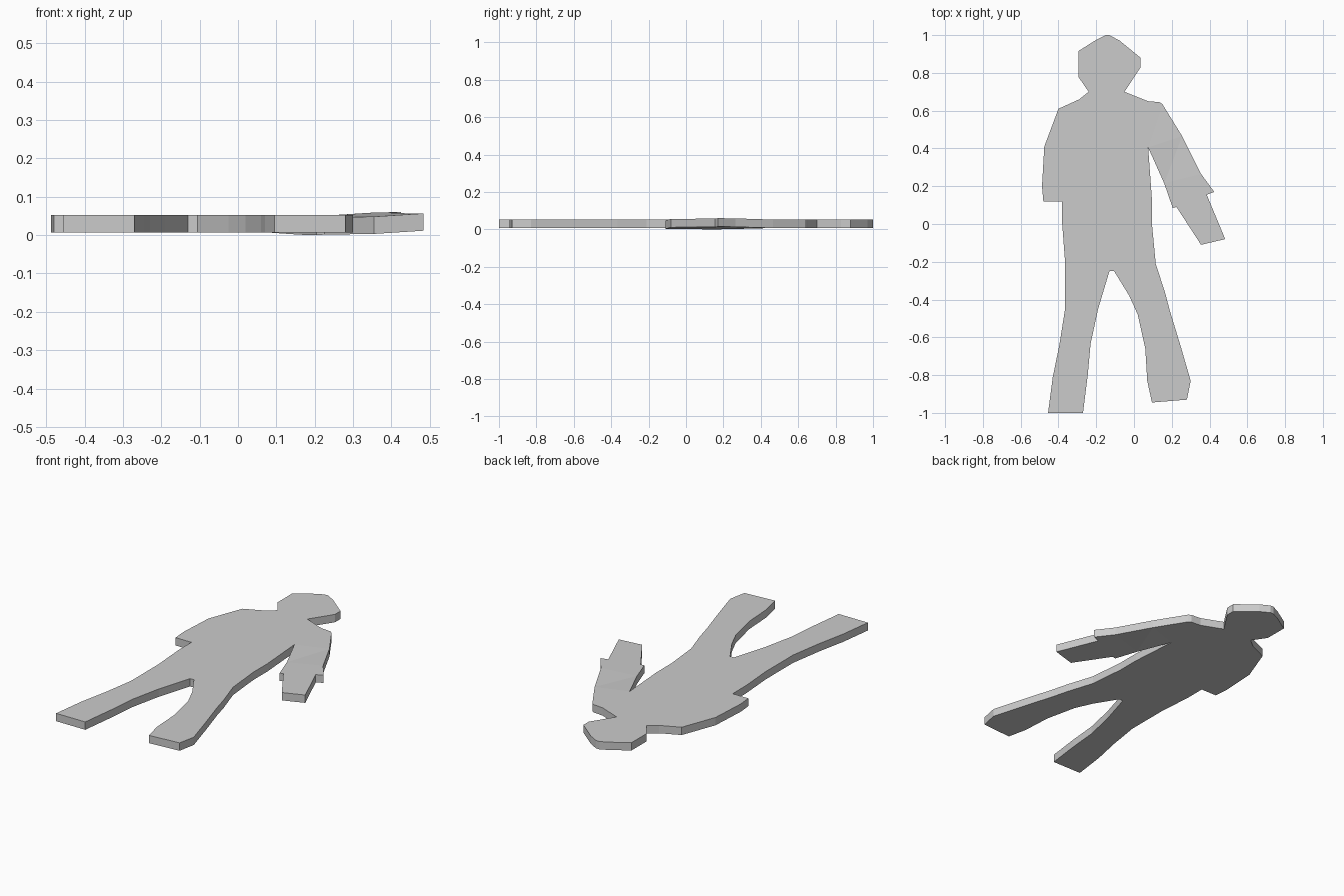
import bpy, bmesh
from mathutils import Vector

if "Cube" in bpy.data.objects:
    bpy.data.objects.remove(bpy.data.objects["Cube"])

BOTTOM, THICKNESS = 0.008, 0.045

# Flat outlines of each region; neighbours share the end points of their seams
HEAD = [(-0.24, 0.70), (-0.05, 0.70), (0.035, 0.83), (0.035, 0.88), (-0.075, 0.97),
        (-0.13, 1.0), (-0.15, 1.0), (-0.20, 0.975), (-0.295, 0.915), (-0.295, 0.78)]
TORSO = [(-0.05, 0.70), (-0.24, 0.70), (-0.29, 0.66), (-0.40, 0.61), (-0.475, 0.41),
         (-0.487, 0.20), (-0.48, 0.12), (-0.38, 0.12), (-0.38, 0.0), (-0.365, -0.20),
         (-0.13, -0.25), (-0.105, -0.25), (0.115, -0.21), (0.095, 0.0), (0.095, 0.13),
         (0.075, 0.405), (0.075, 0.65)]
LEG_A = [(-0.13, -0.25), (-0.365, -0.20), (-0.365, -0.45), (-0.395, -0.64), (-0.43, -0.81),
         (-0.455, -1.0), (-0.27, -1.0), (-0.245, -0.80), (-0.23, -0.635), (-0.19, -0.45)]
LEG_B = [(0.115, -0.21), (-0.105, -0.25), (-0.025, -0.38), (0.02, -0.48), (0.06, -0.66),
         (0.07, -0.83), (0.095, -0.945), (0.28, -0.93), (0.30, -0.83), (0.245, -0.64),
         (0.19, -0.46), (0.165, -0.365)]
ARM = [(0.075, 0.65), (0.075, 0.405), (0.16, 0.215), (0.205, 0.085), (0.225, 0.09),
       (0.355, -0.11), (0.483, -0.08), (0.385, 0.155), (0.425, 0.17), (0.355, 0.265),
       (0.255, 0.465), (0.15, 0.635), (0.135, 0.645)]


def arm_tilt(p):
    """Height offset from the slight roll of the loose arm about its length."""
    rel = Vector(p) - Vector((0.10, 0.55))
    axis = Vector((0.44, -0.90)).normalized()
    across = rel.dot(Vector((-axis.y, axis.x)))
    blend = max(0.0, min(1.0, (rel.dot(axis) - 0.13) / 0.2))
    return 0.065 * across * blend


bm = bmesh.new()
points = {}


def add_region(outline, lift=lambda p: 0.0):
    for p in outline:
        if p not in points:
            points[p] = bm.verts.new((p[0], p[1], BOTTOM + lift(p)))
    return bm.faces.new([points[p] for p in outline])


# Head, torso and legs are flat; the arm rolls slightly out of the plane
for part in (HEAD, TORSO, LEG_A, LEG_B):
    add_region(part)
arm = add_region(ARM, arm_tilt)
bmesh.ops.triangulate(bm, faces=[arm])
bmesh.ops.recalc_face_normals(bm, faces=bm.faces[:])

# Thicken the silhouette into a plate
ext = bmesh.ops.extrude_face_region(bm, geom=bm.faces[:])
top = [g for g in ext["geom"] if isinstance(g, bmesh.types.BMVert)]
bmesh.ops.translate(bm, verts=top, vec=(0, 0, THICKNESS))
bmesh.ops.recalc_face_normals(bm, faces=bm.faces[:])

# Rest on the ground
low = min(v.co.z for v in bm.verts)
bmesh.ops.translate(bm, verts=bm.verts[:], vec=(0, 0, -low))

mesh = bpy.data.meshes.new("figure_cutout")
bm.to_mesh(mesh)
bm.free()
bpy.context.collection.objects.link(bpy.data.objects.new("figure_cutout", mesh))
